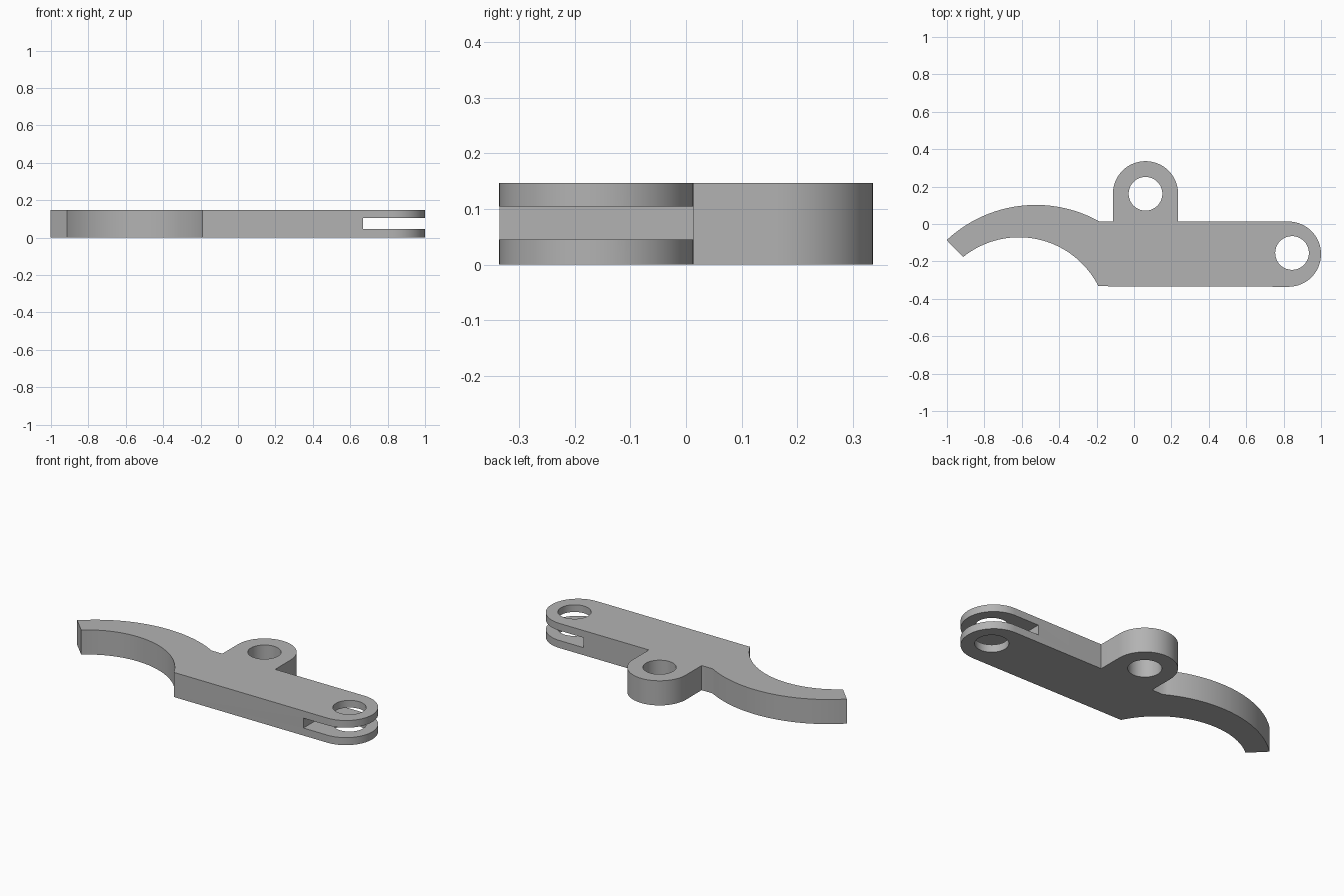
import bpy
import bmesh
import math
from mathutils import Vector

if "Cube" in bpy.data.objects:
    bpy.data.objects.remove(bpy.data.objects["Cube"])

HEIGHT = 0.147
LOW, EDGE = -0.336, 0.0135        # front and back edges of the arm
END_R = 0.1745                    # radius of both rounded ends
HOLE_R = 0.09
PIVOT = (0.0615, 0.1615)
FORK_HOLE = (0.845, -0.155)

grey = bpy.data.materials.new("plain grey")
grey.use_nodes = True
colour = (0.45, 0.45, 0.45, 1)
grey.diffuse_color = colour
grey.node_tree.nodes["Principled BSDF"].inputs["Base Color"].default_value = colour


def arc(centre, radius, start, end, steps=32):
    """Points along an arc between two angles in radians."""
    angles = [start + (end - start) * i / steps for i in range(steps + 1)]
    return [(centre[0] + radius * math.cos(a), centre[1] + radius * math.sin(a)) for a in angles]


def arc_through(start, crown, end):
    """Arc from start over its highest point, crown, to end."""
    dx, dy = start[0] - crown[0], crown[1] - start[1]
    radius = (dx * dx + dy * dy) / (2 * dy)
    centre = (crown[0], crown[1] - radius)
    angles = [math.atan2(p[1] - centre[1], p[0] - centre[0]) for p in (start, end)]
    return arc(centre, radius, *angles)


def prism(name, outline, bottom, top):
    """Extrude a flat outline between two heights."""
    bm = bmesh.new()
    face = bm.faces.new([bm.verts.new((x, y, bottom)) for x, y in outline])
    side = bmesh.ops.extrude_face_region(bm, geom=[face])["geom"]
    verts = [v for v in side if isinstance(v, bmesh.types.BMVert)]
    bmesh.ops.translate(bm, verts=verts, vec=Vector((0, 0, top - bottom)))
    bmesh.ops.recalc_face_normals(bm, faces=bm.faces)
    mesh = bpy.data.meshes.new(name)
    bm.to_mesh(mesh)
    bm.free()
    mesh.materials.append(grey)
    obj = bpy.data.objects.new(name, mesh)
    bpy.context.collection.objects.link(obj)
    return obj


def cut(target, cutter):
    """Subtract a cutter and remove it."""
    bpy.context.view_layer.objects.active = target
    mod = target.modifiers.new("cut", "BOOLEAN")
    mod.operation = "DIFFERENCE"
    mod.solver = "EXACT"
    mod.object = cutter
    bpy.ops.object.modifier_apply(modifier=mod.name)
    bpy.data.objects.remove(cutter)


# Lever outline, anticlockwise: arm, fork end, pivot lug, curved finger
outline = arc((1 - END_R, (LOW + EDGE) / 2), END_R, -math.pi / 2, math.pi / 2)
outline += [(PIVOT[0] + END_R, EDGE)]
outline += arc(PIVOT, END_R, 0, math.pi)
outline += [(PIVOT[0] - END_R, EDGE)]
outline += arc_through((-0.185, EDGE), (-0.525, 0.102), (-1, -0.088))
outline += arc_through((-0.913, -0.176), (-0.615, -0.071), (-0.197, LOW))
lever = prism("lever", outline, 0, HEIGHT)

# Pin holes
for centre in (PIVOT, FORK_HOLE):
    ring = arc(centre, HOLE_R, 0, 2 * math.pi, 64)[:-1]
    cut(lever, prism("hole_cutter", ring, -0.1, HEIGHT + 0.1))

# Slot that forks the rounded end
slot = [(0.667, -1), (1.2, -1), (1.2, 1), (0.667, 1)]
cut(lever, prism("slot_cutter", slot, 0.045, 0.104))

# Smooth the round walls, keep the corners sharp
lever.select_set(True)
bpy.context.view_layer.objects.active = lever
bpy.ops.object.shade_smooth_by_angle(angle=math.radians(30))
